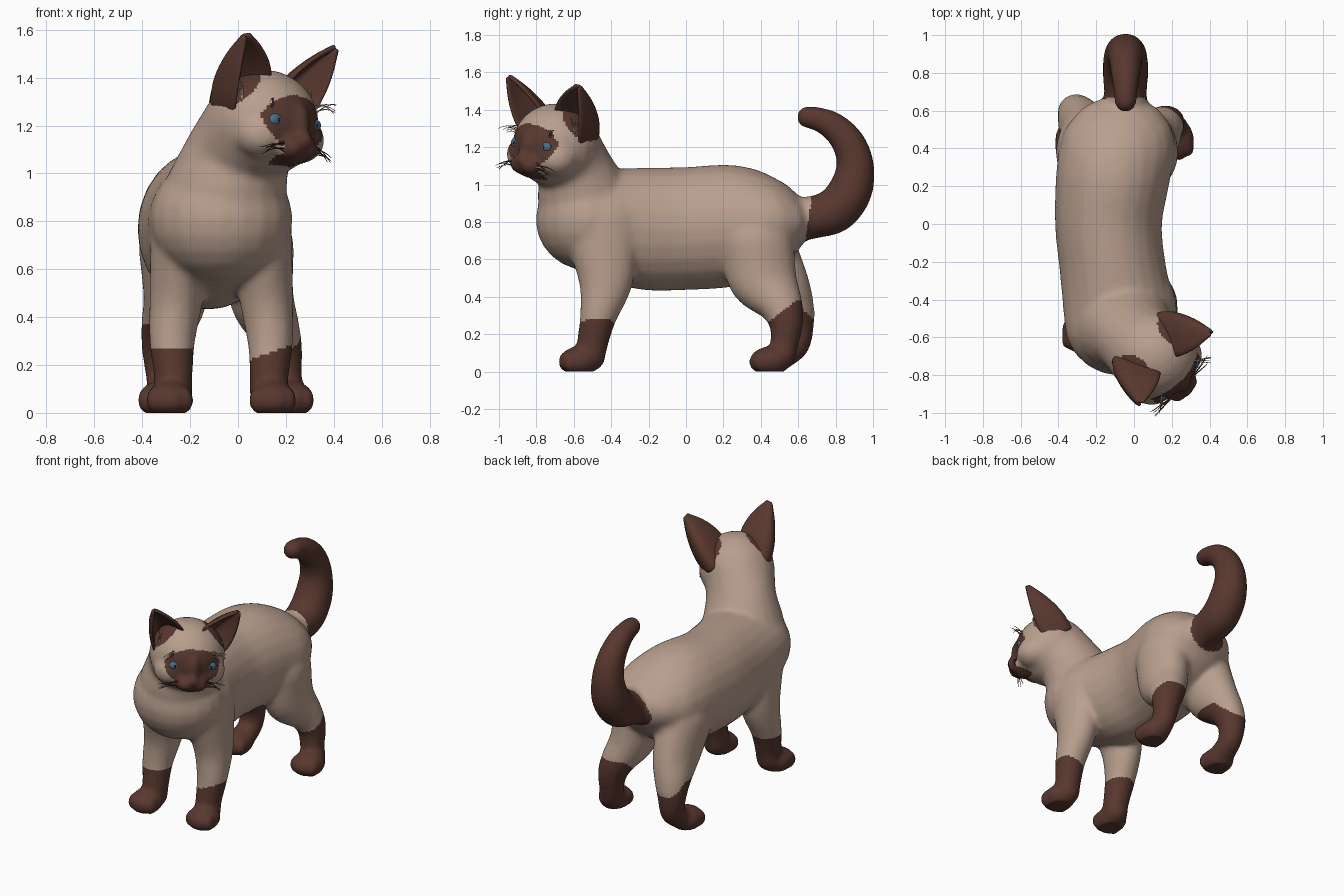
import bpy, bmesh, math, random
from mathutils import Matrix, Vector

random.seed(4)
if "Cube" in bpy.data.objects:
    bpy.data.objects.remove(bpy.data.objects["Cube"])


def material(name, rgb):
    m = bpy.data.materials.new(name)
    m.use_nodes = True
    m.diffuse_color = (*rgb, 1)
    m.node_tree.nodes["Principled BSDF"].inputs["Base Color"].default_value = (*rgb, 1)
    return m


TAN = material("tan fur", (0.48, 0.345, 0.27))
BROWN = material("dark brown fur", (0.098, 0.039, 0.028))
BLUE = material("blue eye", (0.07, 0.16, 0.26))
BLACK = material("dark pupil", (0.015, 0.012, 0.012))
HAIR = material("whisker hair", (0.4, 0.29, 0.225))

# The head is turned to its left and slightly tilted
HEAD = (Matrix.Translation((0.105, -0.695, 1.21)) @ Matrix.Rotation(math.radians(45), 4, "Z")
        @ Matrix.Rotation(0.1, 4, "Y"))

# One unit sphere, copied for every ellipsoid
bm = bmesh.new()
bmesh.ops.create_uvsphere(bm, u_segments=20, v_segments=12, radius=1)
SPHERE = [v.co.copy() for v in bm.verts]
SPHERE_FACES = [[v.index for v in f.verts] for f in bm.faces]
bm.free()


def add_object(name, data, *mats):
    ob = bpy.data.objects.new(name, data)
    bpy.context.collection.objects.link(ob)
    for m in mats:
        data.materials.append(m)
    return ob


def ball(center, radii, frame=Matrix()):
    return frame @ Matrix.Translation(center) @ Matrix.Diagonal((*radii, 1))


def chain(rows, steps=5):
    """Ellipsoids along a smooth path; each row is x, y, z, rx, ry, rz."""
    p = [Vector(r) for r in rows]
    p = [p[0]] + p + [p[-1]]
    balls = [ball(rows[0][:3], rows[0][3:])]
    for a, b, c, d in zip(p, p[1:], p[2:], p[3:]):
        for i in range(1, steps + 1):
            t = i / steps
            v = (b * 2 + (c - a) * t + (a * 2 - b * 5 + c * 4 - d) * t ** 2
                 + (b * 3 - a - c * 3 + d) * t ** 3) * 0.5
            balls.append(ball(v[:3], v[3:]))
    return balls


def ball_mesh(name, balls):
    n = len(SPHERE)
    verts = [mat @ co for mat in balls for co in SPHERE]
    faces = [[i + k * n for i in f] for k in range(len(balls)) for f in SPHERE_FACES]
    mesh = bpy.data.meshes.new(name)
    mesh.from_pydata(verts, [], faces)
    mesh.shade_smooth()
    return mesh


# Torso and neck
parts = chain([(-.07, -.52, .81, .30, .285, .27), (-.11, -.25, .765, .285, .25, .325),
               (-.135, 0, .765, .285, .25, .33), (-.11, .25, .78, .305, .23, .325),
               (-.085, .42, .79, .305, .20, .255), (-.075, .52, .80, .25, .155, .16)], 9)
parts += chain([(-.05, -.545, .93, .255, .25, .22), (0, -.595, 1.08, .225, .205, .20),
                (.08, -.68, 1.2, .225, .225, .22)], 7)

# Head, chin, bridge of nose, nose, muzzle, cheeks
parts += [ball((0, 0, 0), (.235, .235, .225), HEAD),
          ball((0, -.17, -.13), (.07, .07, .05), HEAD),
          ball((0, -.2, 0), (.05, .06, .09), HEAD),
          ball((0, -.25, -.07), (.035, .04, .035), HEAD)]
for s in (-1, 1):
    parts.append(ball((s * .04, -.205, -.105), (.06, .075, .055), HEAD))
    parts.append(ball((s * .11, -.1, -.06), (.115, .115, .1), HEAD))

# Tail
TAIL = [(.55, .81, .125), (.68, .825, .115), (.80, .865, .122), (.88, .97, .118),
        (.905, 1.1, .102), (.87, 1.22, .09), (.79, 1.31, .077), (.70, 1.352, .064), (.65, 1.36, .06)]
parts += chain([(-.045, y, z, r, r, r) for y, z, r in TAIL])

# Legs, as distances out from the middle line
FRONT = [(.155, -.45, .78, .14, .22, .2), (.175, -.435, .62, .125, .175, .16),
         (.19, -.43, .46, .112, .14, .12), (.205, -.468, .30, .097, .1, .10),
         (.20, -.50, .15, .082, .085, .08), (.20, -.51, .08, .082, .08, .08)]
HIND = [(.17, .38, .68, .155, .20, .20), (.18, .41, .49, .135, .185, .155),
        (.22, .50, .36, .112, .125, .10), (.245, .535, .26, .092, .092, .08),
        (.25, .525, .14, .077, .077, .07), (.26, .51, .08, .08, .075, .07)]


def paw(x, y):
    balls = [ball((x, y, .056), (.1, .108, .08))]
    for i in range(4):
        dx = (i - 1.5) * .046
        balls.append(ball((x + dx, y - .085 + abs(dx) * .5, .052), (.031, .042, .055)))
    return balls


for s in (-1, 1):
    parts += chain([(-.07 + s * x, y, z, *r) for x, y, z, *r in FRONT])
    parts += paw(-.07 + s * .215, -.57)
    rows = []
    for i, (x, y, z, *r) in enumerate(HIND):
        back = .06 if s < 0 and 0 < i < 5 else 0
        rows.append((-.09 + .008 * i + s * x, y + back, z, *r))
    parts += chain(rows)
    parts += paw(-.05 + s * .27, .45)

# Fuse everything into one smooth skin
raw = ball_mesh("body_blocks", parts)
blocks = add_object("body_blocks", raw)
fuse = blocks.modifiers.new("fuse", "REMESH")
fuse.mode = "VOXEL"
fuse.voxel_size = 0.0125
relax = blocks.modifiers.new("relax", "SMOOTH")
relax.factor = 0.5
relax.iterations = 22
graph = bpy.context.evaluated_depsgraph_get()
skin = bpy.data.meshes.new_from_object(blocks.evaluated_get(graph))
bpy.data.objects.remove(blocks)
bpy.data.meshes.remove(raw)
skin.name = "body"
add_object("body", skin, TAN, BROWN)
for v in skin.vertices:
    v.co.z = max(v.co.z, 0)
skin.shade_smooth()

TO_HEAD = HEAD.inverted()
EAR_ROOT = Vector((.165, .01, .135))


def is_brown(p):
    if p.z < .45:  # stockings
        if p.y < 0:
            return p.z < (.25 + .35 * (p.x - .13) if p.x > -.07 else .272)
        if p.x < -.07:
            return p.z < min(.37, .28 + .9 * (.68 - p.y))
        return p.z < min(.385, .27 + .8 * (p.y - .45))
    if p.y > .3:  # tail
        return p.z > .69 and (p.y > .645 + .15 * (p.z - .75) or p.z > 1.2)
    if p.z < .95 or p.y > -.3:
        return False
    q = TO_HEAD @ p
    x = abs(q.x)
    if (Vector((x, q.y, q.z)) - EAR_ROOT).length < .11:  # ear roots
        return True
    if q.y > -.08:
        return False
    mask = (x / .172) ** 2 + (q.z / .115) ** 2 < 1
    return mask or (x < .125 + .3 * q.z and -.18 < q.z < 0)


for f in skin.polygons:
    f.material_index = int(is_brown(f.center))

# Ears: cupped shells open to the front
A, B, C = Vector((.05, -.085, .18)), Vector((.185, .11, .135)), Vector((.225, -.06, .05))
MID, TIP = (A + B + C) / 3, Vector((.265, -.135, .345))
CONTROL = B * 2 - (A + C) / 2
ROWS, COLS = 12, 12
for side, s in (("left", 1), ("right", -1)):
    bm = bmesh.new()
    grid = []
    for i in range(ROWS + 1):
        t = -.25 + 1.25 * i / ROWS
        w = max(.1, (1 - max(t, 0) ** 1.7) ** .85)
        row = []
        for j in range(COLS + 1):
            u = j / COLS
            rim = A * (1 - u) ** 2 + CONTROL * 2 * u * (1 - u) + C * u ** 2
            p = MID + (TIP - MID) * t + (rim - MID) * w
            row.append(bm.verts.new(HEAD @ Vector((s * p.x, p.y, p.z))))
        grid.append(row)
    for r0, r1 in zip(grid, grid[1:]):
        for j in range(COLS):
            bm.faces.new((r0[j], r0[j + 1], r1[j + 1], r1[j]))
    bmesh.ops.recalc_face_normals(bm, faces=bm.faces)
    mesh = bpy.data.meshes.new(side + "_ear")
    bm.to_mesh(mesh)
    bm.free()
    mesh.shade_smooth()
    ear = add_object(side + "_ear", mesh, BROWN)
    shell = ear.modifiers.new("shell", "SOLIDIFY")
    shell.thickness = .022
    shell.offset = 0
    ear.modifiers.new("soften", "SUBSURF").levels = 1

    # Eyes and pupils
    for part, mat, y, size in (("eye", BLUE, -.188, (.036, .02, .028)),
                               ("pupil", BLACK, -.2, (.007, .0105, .013))):
        name = f"{side}_{part}"
        add_object(name, ball_mesh(name, [ball((s * .113, y, .002), size, HEAD)]), mat)


# Whiskers, brow hairs and ear tufts
def hairs(name, mat, count, start, end, bend, spread):
    for side, s in (("left", 1), ("right", -1)):
        cu = bpy.data.curves.new(f"{side}_{name}", "CURVE")
        cu.dimensions = "3D"
        cu.bevel_depth = .0035
        cu.bevel_resolution = 1
        for k in range(count):
            a = Vector(start) + Vector((0, 0, (k - count / 2) * .012))
            b = Vector(end) + Vector([random.uniform(-spread, spread) for _ in range(3)])
            sp = cu.splines.new("POLY")
            sp.points.add(5)
            for i, pt in enumerate(sp.points):
                t = i / 5
                p = a.lerp(b, t) + Vector((0, 0, bend)) * t * (1 - t) * 4
                pt.co = (*(HEAD @ Vector((s * p.x, p.y, p.z))), 1)
                pt.radius = 1.1 - .8 * t
        add_object(f"{side}_{name}", cu, mat)


hairs("whiskers", BROWN, 5, (.07, -.225, -.1), (.195, -.215, -.135), .012, .022)
hairs("brow_hairs", HAIR, 5, (.12, -.17, .07), (.18, -.225, .075), .015, .025)
hairs("ear_tufts", TAN, 4, (.2, -.07, .07), (.19, -.06, .16), .01, .025)
